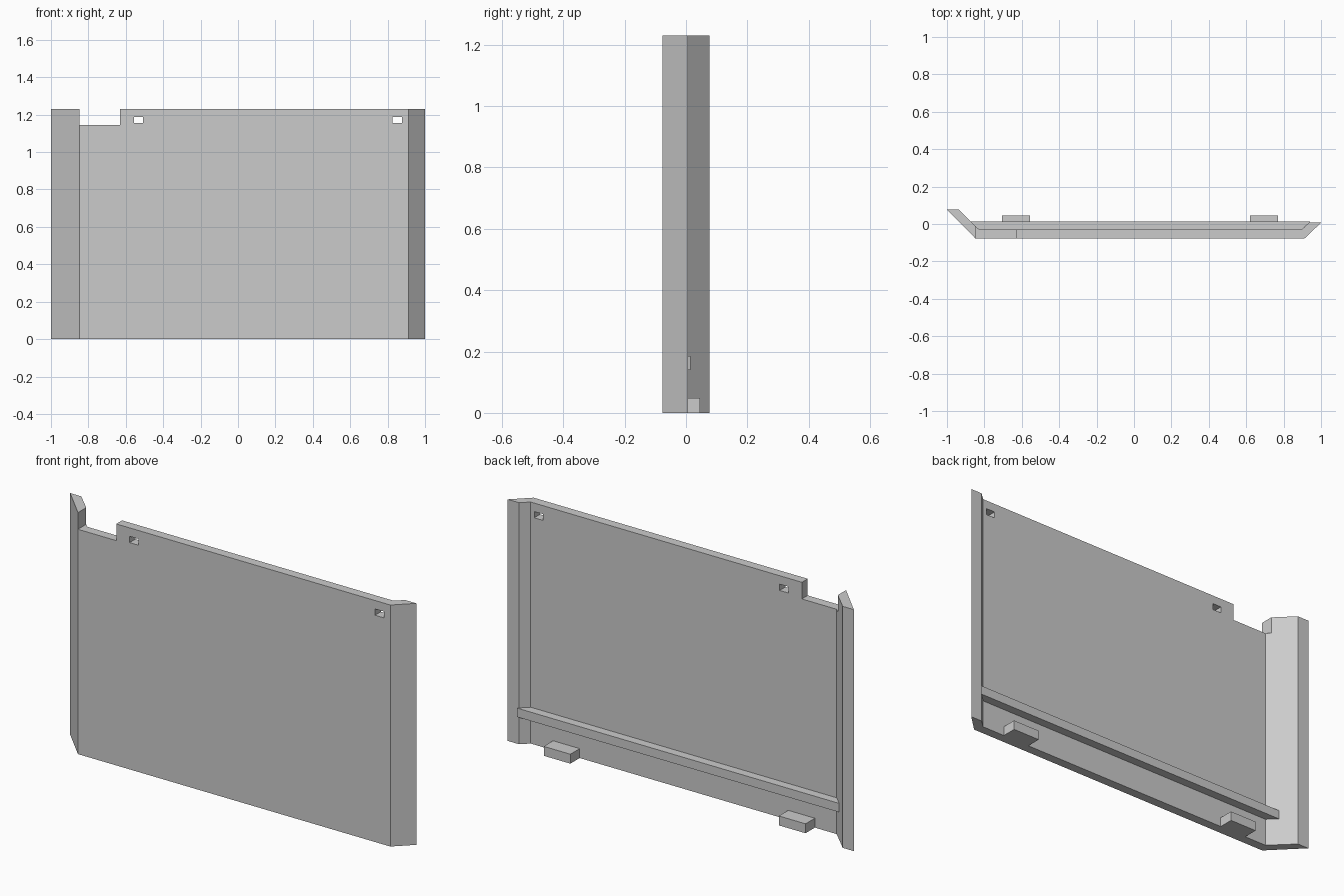
import bpy
import bmesh

if "Cube" in bpy.data.objects:
    bpy.data.objects.remove(bpy.data.objects["Cube"], do_unlink=True)

HEIGHT = 1.23
FRONT, BACK = -0.077, -0.03

grey = bpy.data.materials.new("plain grey")
grey.use_nodes = True
grey.diffuse_color = (0.6, 0.6, 0.6, 1)
grey.node_tree.nodes["Principled BSDF"].inputs["Base Color"].default_value = (0.6, 0.6, 0.6, 1)


def prism(name, outline, z0, z1):
    """Extrude a plan outline from z0 up to z1."""
    bm = bmesh.new()
    face = bm.faces.new([bm.verts.new((x, y, z0)) for x, y in outline])
    top = bmesh.ops.extrude_face_region(bm, geom=[face])["geom"]
    verts = [v for v in top if isinstance(v, bmesh.types.BMVert)]
    bmesh.ops.translate(bm, vec=(0, 0, z1 - z0), verts=verts)
    bmesh.ops.recalc_face_normals(bm, faces=bm.faces[:])
    mesh = bpy.data.meshes.new(name)
    bm.to_mesh(mesh)
    bm.free()
    mesh.materials.append(grey)
    obj = bpy.data.objects.new(name, mesh)
    bpy.context.collection.objects.link(obj)
    return obj


def box(name, x0, x1, y0, y1, z0, z1):
    return prism(name, [(x0, y0), (x1, y0), (x1, y1), (x0, y1)], z0, z1)


def cut(target, cutter):
    """Subtract the cutter from the target, then discard it."""
    cutter.hide_render = True
    mod = target.modifiers.new("cut", 'BOOLEAN')
    mod.operation = 'DIFFERENCE'
    mod.solver = 'EXACT'
    mod.object = cutter
    bpy.context.view_layer.objects.active = target
    bpy.ops.object.modifier_apply(modifier=mod.name)
    bpy.data.objects.remove(cutter, do_unlink=True)


# Panel with a long angled flange on one side and a short one on the other
panel = prism("bent_panel", [
    (-1, 0.077), (-0.848, FRONT), (0.912, FRONT), (1, 0.007),
    (0.937, 0.007), (0.896, BACK), (-0.828, BACK), (-0.937, 0.077)], 0, HEIGHT)

# Corner notch and two through slots near the top edge
cut(panel, box("notch_cutter", -0.848, -0.632, -0.2, 0.2, 1.145, 1.4))
for x in (-0.532, 0.851):
    cut(panel, box("slot_cutter", x - 0.025, x + 0.025, -0.2, 0.2, 1.155, 1.187))

# Rail across the back, mitred to meet the flanges
prism("back_rail", [
    (-0.828, BACK), (0.896, BACK), (0.943, 0.014), (-0.877, 0.014)], 0.14, 0.185)

# Feet along the bottom edge
for side, x in (("right", -0.63), ("left", 0.695)):
    box(side + "_foot", x - 0.075, x + 0.075, BACK, 0.045, 0, 0.048)
